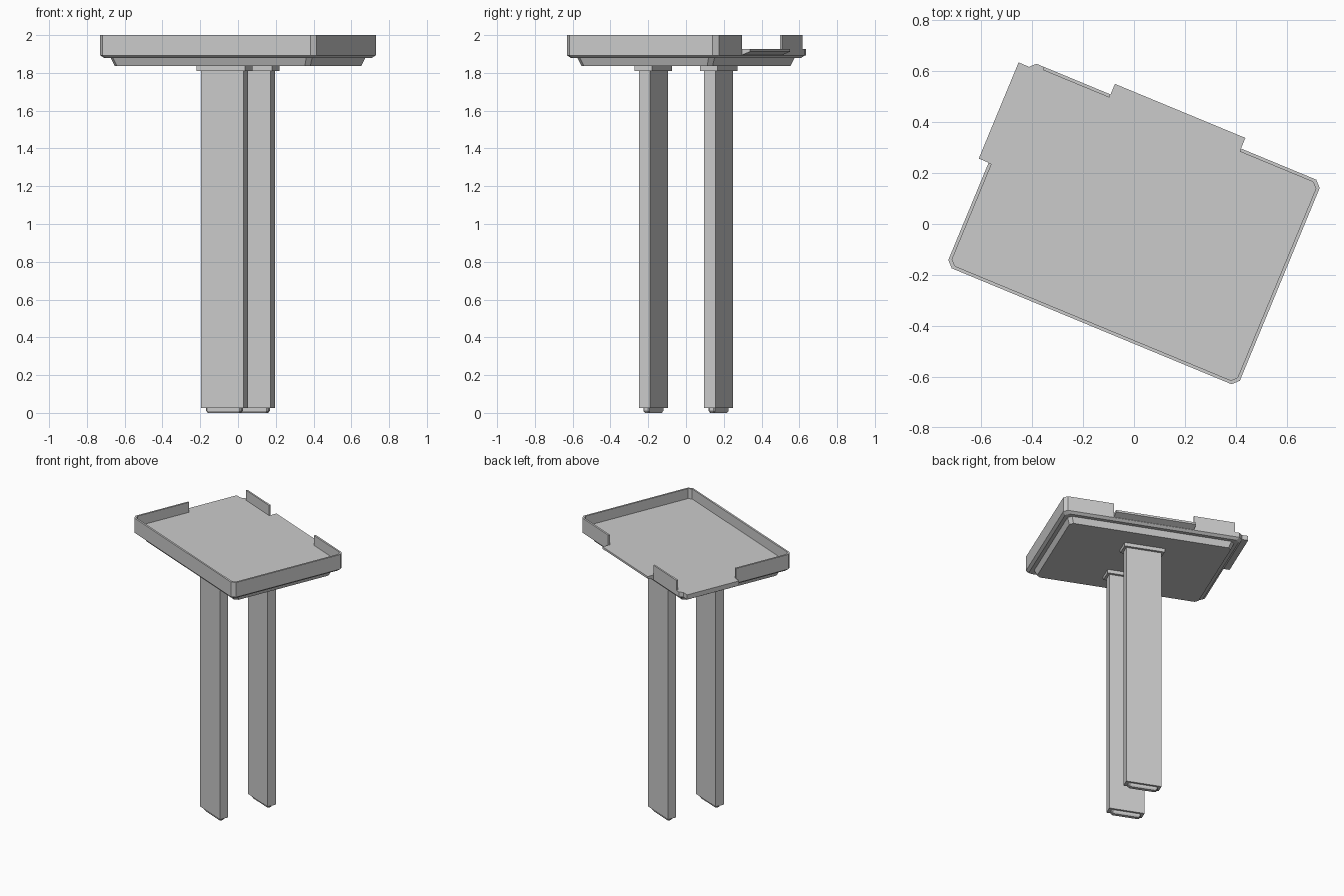
import bpy, bmesh, math
from mathutils import Matrix

if "Cube" in bpy.data.objects:
    bpy.data.objects.remove(bpy.data.objects["Cube"])

TURN = Matrix.Rotation(math.radians(-22.5), 4, 'Z')


def add_loft(name, loops):
    """Solid skinned through matching loops of 3D points, turned into place."""
    bm = bmesh.new()
    rings = [[bm.verts.new(TURN @ Matrix.Translation(p).to_translation()) for p in lp] for lp in loops]
    n = len(rings[0])
    for a, b in zip(rings, rings[1:]):
        for i in range(n):
            j = (i + 1) % n
            bm.faces.new((a[i], a[j], b[j], b[i]))
    bm.faces.new(rings[0])
    bm.faces.new(rings[-1])
    bmesh.ops.recalc_face_normals(bm, faces=bm.faces)
    me = bpy.data.meshes.new(name)
    bm.to_mesh(me)
    bm.free()
    ob = bpy.data.objects.new(name, me)
    bpy.context.collection.objects.link(ob)
    return ob


def octagon(a, b, c, z):
    """Rectangle of half sizes a, b with corners cut by c."""
    return [(-a, -b + c, z), (-a + c, -b, z), (a - c, -b, z), (a, -b + c, z),
            (a, b - c, z), (a - c, b, z), (-a + c, b, z), (-a, b - c, z)]


def rect(x0, x1, y0, y1, z):
    return [(x0, y0, z), (x1, y0, z), (x1, y1, z), (x0, y1, z)]


def box(name, x0, x1, y0, y1, z0, z1):
    return add_loft(name, [rect(x0, x1, y0, y1, z0), rect(x0, x1, y0, y1, z1)])


FLOOR, TOP = 1.927, 2.0

# Tray: chamfered block, hollowed out and with gaps cut in two walls
tray = add_loft("tray", [octagon(0.602, 0.417, 0.022, 1.878),
                         octagon(0.62, 0.435, 0.025, 1.893),
                         octagon(0.62, 0.435, 0.025, TOP)])
cutters = [
    add_loft("pocket_cutter", [octagon(0.607, 0.422, 0.02, FLOOR), octagon(0.607, 0.422, 0.02, 2.1)]),
    box("back_gap_cutter", -0.28, 0.275, 0.38, 0.55, FLOOR, 2.1),
    box("left_gap_cutter", -0.7, -0.563, 0.004, 0.55, FLOOR, 2.1),
]
for cutter in cutters:
    mod = tray.modifiers.new("cut", 'BOOLEAN')
    mod.operation, mod.solver, mod.object = 'DIFFERENCE', 'EXACT', cutter
bpy.context.view_layer.objects.active = tray
for mod in list(tray.modifiers):
    bpy.ops.object.modifier_apply(modifier=mod.name)
for cutter in cutters:
    bpy.data.objects.remove(cutter)

# Lips that carry the floor out through the gaps
back = [(0.435, 1.895), (0.48, 1.912), (0.48, FLOOR), (0.435, FLOOR)]
add_loft("back_lip", [[(x, y, z) for y, z in back] for x in (-0.28, 0.275)])
left = [(-0.619, 1.893), (-0.662, 1.893), (-0.662, FLOOR), (-0.619, FLOOR)]
add_loft("left_lip", [[(x, y, z) for x, z in left] for y in (0.004, 0.413)])

# Tapered slab under the tray
add_loft("under_slab", [octagon(0.56, 0.375, 0.022, 1.836), octagon(0.577, 0.392, 0.024, 1.878)])

# Two flat legs, each with a collar on top and a small foot
for side, v in (("front", -0.187), ("back", 0.187)):
    def part(name, w, d, z0, z1):
        return box(side + name, -w / 2, w / 2, v - d / 2, v + d / 2, z0, z1)
    part("_leg", 0.244, 0.065, 0.025, 1.81)
    part("_collar", 0.278, 0.1, 1.81, 1.836)
    foot = [[(x, y + v, z) for x, y, z in octagon(w, d, 0.006, z)]
            for w, d, z in ((0.093, 0.012, 0), (0.1, 0.018, 0.01), (0.1, 0.018, 0.025))]
    add_loft(side + "_foot", foot)
